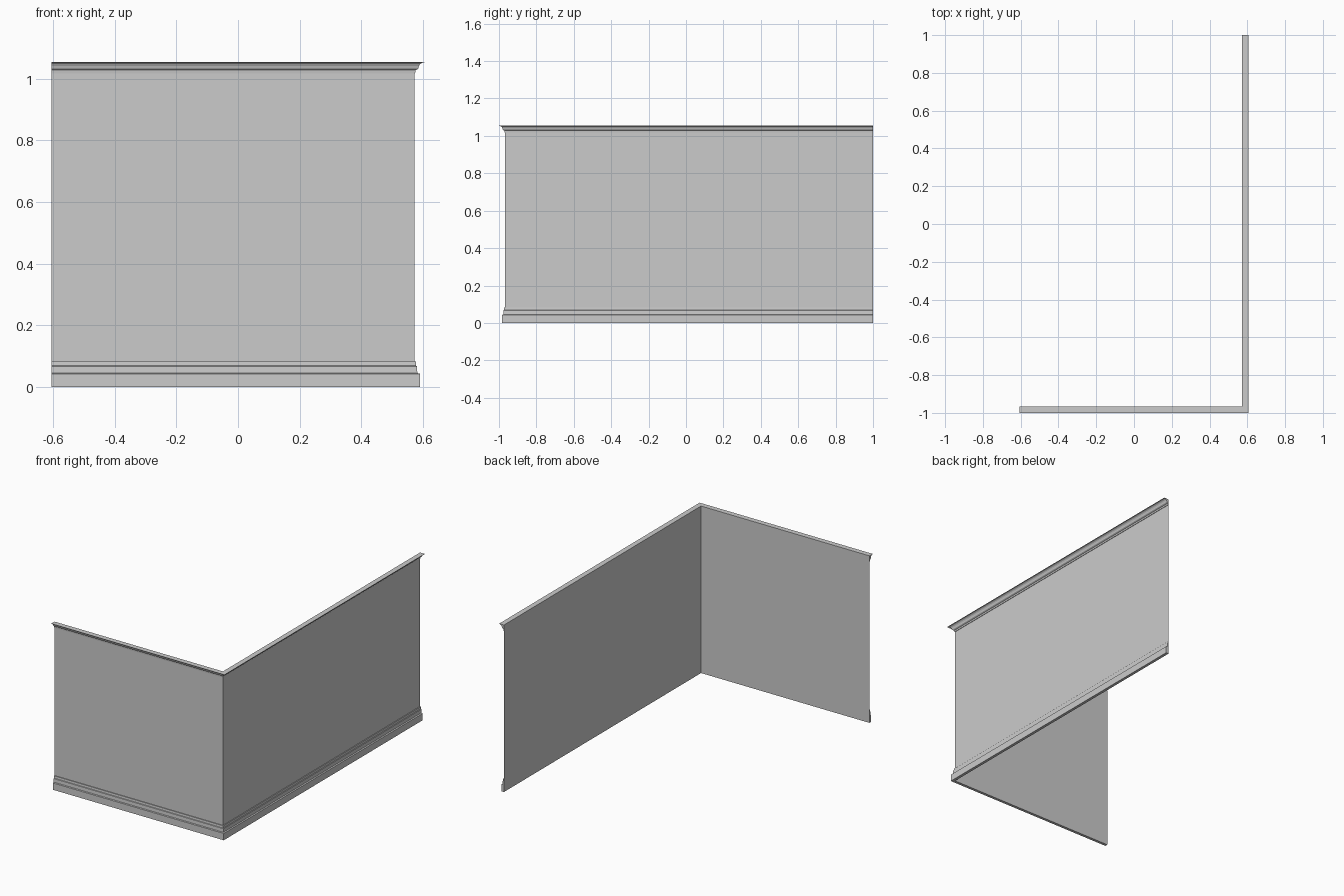
import bpy
import bmesh

cube = bpy.data.objects.get("Cube")
if cube:
    bpy.data.objects.remove(cube, do_unlink=True)

# Wall line: left end, corner and back end
LEFT, RIGHT, FRONT, BACK = -0.605, 0.572, -0.967, 1.0
HEIGHT = 1.055

grey = bpy.data.materials.new("plain grey")
grey.use_nodes = True
colour = (0.6, 0.6, 0.6, 1)
grey.diffuse_color = colour
grey.node_tree.nodes["Principled BSDF"].inputs["Base Color"].default_value = colour


def sweep(name, profile, closed):
    """Sweep (outward offset, height) points along the L-shaped wall line."""
    bm = bmesh.new()
    rings = [[bm.verts.new(p) for p in
              ((LEFT, FRONT - d, z), (RIGHT + d, FRONT - d, z), (RIGHT + d, BACK, z))]
             for d, z in profile]
    pairs = list(zip(rings, rings[1:]))
    if closed:
        pairs.append((rings[-1], rings[0]))
    for low, high in pairs:
        for i in range(2):
            bm.faces.new((low[i], low[i + 1], high[i + 1], high[i]))
    if closed:
        for end in (0, 2):
            bm.faces.new([ring[end] for ring in rings])
        bmesh.ops.recalc_face_normals(bm, faces=bm.faces)
    mesh = bpy.data.meshes.new(name)
    bm.to_mesh(mesh)
    bm.free()
    mesh.materials.append(grey)
    obj = bpy.data.objects.new(name, mesh)
    bpy.context.collection.objects.link(obj)
    return obj


# Thin wall sheet
sweep("wall_panels", [(0, 0), (0, HEIGHT)], False)

# Stepped baseboard
sweep("baseboard", [(0, 0), (0.018, 0), (0.018, 0.043), (0.010, 0.045),
                    (0.009, 0.067), (0.006, 0.069), (0.005, 0.083), (0, 0.083)], True)

# Crown moulding with a cove and thin top lip
sweep("crown_moulding", [(0, 1.018), (0.003, 1.018), (0.004, 1.028), (0.010, 1.031),
                         (0.013, 1.034), (0.015, 1.041), (0.019, 1.048),
                         (0.025, 1.052), (0.033, 1.053), (0.033, HEIGHT),
                         (0, HEIGHT)], True)
